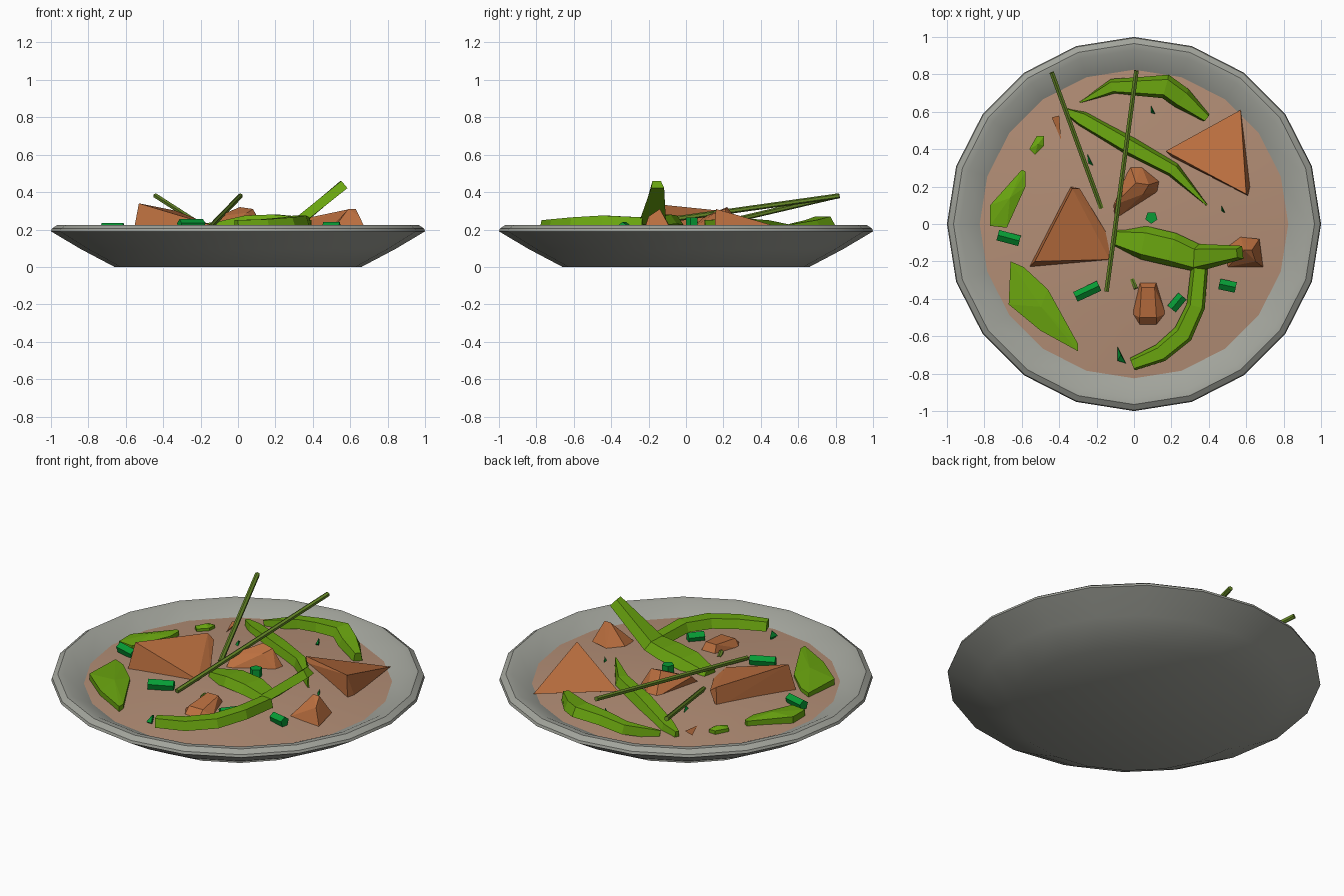
import bpy, bmesh, math
from mathutils import Vector

if "Cube" in bpy.data.objects:
    bpy.data.objects.remove(bpy.data.objects["Cube"])


def mat(name, r, g, b):
    m = bpy.data.materials.new(name)
    m.diffuse_color = (r, g, b, 1)
    m.use_nodes = True
    m.node_tree.nodes["Principled BSDF"].inputs["Base Color"].default_value = m.diffuse_color
    return m


GREY = mat("stone grey", 0.36, 0.37, 0.33)
BROTH = mat("broth tan", 0.45, 0.27, 0.18)
MEAT = mat("meat brown", 0.50, 0.16, 0.05)
GREEN = mat("pepper green", 0.145, 0.38, 0.005)
EMERALD = mat("onion emerald", 0.002, 0.33, 0.035)
OLIVE = mat("chive olive", 0.13, 0.24, 0.02)


def finish(bm, name, material, smooth=None):
    bmesh.ops.recalc_face_normals(bm, faces=bm.faces)
    me = bpy.data.meshes.new(name)
    bm.to_mesh(me)
    bm.free()
    ob = bpy.data.objects.new(name, me)
    bpy.context.collection.objects.link(ob)
    me.materials.append(material)
    if smooth:
        bpy.ops.object.select_all(action='DESELECT')
        ob.select_set(True)
        bpy.context.view_layer.objects.active = ob
        bpy.ops.object.shade_smooth_by_angle(angle=math.radians(smooth))
    return ob


def lathe(name, profile, material, n=20, smooth=35):
    """Rotate (r, z) points about z; r = 0 makes a pole."""
    bm = bmesh.new()
    rings = []
    for r, z in profile:
        k = n if r > 0 else 1
        rings.append([bm.verts.new((r * math.cos(math.tau * i / n),
                                    r * math.sin(math.tau * i / n), z)) for i in range(k)])
    for a, b in zip(rings, rings[1:]):
        for i in range(n):
            j = (i + 1) % n
            quad = [a[i % len(a)], a[j % len(a)], b[j % len(b)], b[i % len(b)]]
            bm.faces.new(list(dict.fromkeys(quad)))
    return finish(bm, name, material, smooth)


def chunk(name, points, material):
    """Faceted lump: convex hull of a few points."""
    bm = bmesh.new()
    vs = [bm.verts.new(p) for p in points]
    res = bmesh.ops.convex_hull(bm, input=vs)
    junk = [v for v in res["geom_interior"] if isinstance(v, bmesh.types.BMVert)]
    bmesh.ops.delete(bm, geom=junk, context='VERTS')
    return finish(bm, name, material)


def flake(name, outline, z, material, t=0.05):
    """Flat slice with the given plan outline, slightly crowned."""
    cx = sum(p[0] for p in outline) / len(outline)
    cy = sum(p[1] for p in outline) / len(outline)
    pts = [(x, y, h) for x, y in outline for h in (z - t, z)]
    return chunk(name, pts + [(cx, cy, z + 0.015)], material)


def slice_strip(name, path, material, t=0.05):
    """Curved pepper strip: path of (x, y, top z, width), bevelled box section."""
    bm = bmesh.new()
    rings = []
    for i, (x, y, z, w) in enumerate(path):
        a, b = path[max(i - 1, 0)], path[min(i + 1, len(path) - 1)]
        d = Vector((b[0] - a[0], b[1] - a[1], b[2] - a[2])).normalized()
        side = Vector((-d.y, d.x, 0)).normalized()
        up = d.cross(side)
        c = Vector((x, y, z))
        rings.append([bm.verts.new(c + side * w * s + up * h) for s, h in
                      ((0.5, -t), (0.3, 0), (-0.35, 0), (-0.5, -t))])
    for a, b in zip(rings, rings[1:]):
        for i in range(4):
            j = (i + 1) % 4
            bm.faces.new((a[i], a[j], b[j], b[i]))
    bm.faces.new(rings[0])
    bm.faces.new(rings[-1])
    return finish(bm, name, material)


def stick(name, p, q, r, material, n=6):
    p, q = Vector(p), Vector(q)
    d = q - p
    bm = bmesh.new()
    bmesh.ops.create_cone(bm, cap_ends=True, segments=n, radius1=r, radius2=r, depth=d.length)
    bm.transform(d.to_track_quat('Z', 'Y').to_matrix().to_4x4())
    bmesh.ops.translate(bm, verts=bm.verts, vec=(p + q) / 2)
    return finish(bm, name, material)


# Bowl and broth
lathe("bowl", [(0, 0), (0.66, 0), (0.84, 0.095), (1.0, 0.19), (0.995, 0.205), (0.965, 0.225),
               (0.93, 0.222), (0.82, 0.165), (0.6, 0.04), (0, 0.03)], GREY)
lathe("broth", [(0.825, 0.168), (0.55, 0.193), (0.28, 0.212), (0, 0.22)], BROTH)

# Meat chunks
chunk("meat_left", [(-.53, -.2, .34), (-.33, .19, .30), (-.56, -.23, .18), (-.34, .2, .18),
                    (-.29, .19, .27), (-.14, -.06, .21), (-.13, -.19, .22), (-.13, -.19, .18)], MEAT)
chunk("meat_middle", [(-.02, .31, .2), (.04, .31, .2), (.14, .23, .2), (.13, .17, .2), (-.1, .02, .2),
                      (-.11, .1, .27), (.01, .22, .32), (.08, .21, .31), (.05, .16, .29)], MEAT)
chunk("meat_right", [(.57, .61, .18), (.17, .39, .22), (.2, .36, .2), (.60, .16, .31),
                     (.61, .15, .17), (.62, .2, .18), (.45, .3, .17)], MEAT)
chunk("meat_far_right", [(.57, -.07, .19), (.67, -.08, .2), (.69, -.23, .18), (.5, -.23, .19),
                         (.49, -.13, .2), (.59, -.14, .31), (.63, -.14, .31), (.65, -.2, .27)], MEAT)
chunk("meat_front", [(.03, -.31, .2), (.12, -.31, .2), (.17, -.48, .19), (.12, -.55, .18),
                     (.03, -.55, .18), (-.01, -.48, .19), (.04, -.34, .25), (.11, -.34, .25),
                     (.12, -.5, .23), (.03, -.5, .23)], MEAT)
chunk("meat_sliver", [(-.44, .57, .19), (-.4, .58, .21), (-.39, .45, .19), (-.41, .53, .17)], MEAT)

# Curved pepper strips
slice_strip("pepper_back", [(-.29, .65, .21, .01), (-.12, .735, .24, .08), (.02, .735, .26, .1),
                            (.17, .735, .27, .13), (.26, .67, .25, .12), (.39, .565, .23, .05)], GREEN)
slice_strip("pepper_diagonal", [(-.37, .61, .21, .03), (-.28, .565, .22, .09), (-.02, .415, .25, .1),
                                (.21, .29, .26, .08), (.39, .1, .25, .01)], GREEN)
slice_strip("pepper_centre", [(-.11, -.07, .24, .1), (.05, -.1, .275, .18), (.2, -.135, .28, .18),
                              (.32, -.18, .27, .15), (.55, -.155, .46, .07)], GREEN)
slice_strip("pepper_front", [(-.01, -.75, .25, .07), (.14, -.69, .255, .1), (.26, -.59, .265, .11),
                             (.33, -.44, .275, .1), (.35, -.23, .265, .09)], GREEN)

# Flat pepper pieces
flake("pepper_front_left", [(-.66, -.2), (-.59, -.23), (-.46, -.35), (-.3, -.64), (-.3, -.68),
                            (-.5, -.57), (-.67, -.43)], .205, GREEN)
flake("pepper_left", [(-.6, .29), (-.77, .1), (-.77, -.01), (-.68, -.02), (-.58, .2), (-.58, .28)],
      .21, GREEN)
flake("pepper_small", [(-.56, .4), (-.52, .47), (-.48, .47), (-.48, .42), (-.53, .37)], .2, GREEN)

# Chopped onion tubes: x, y, angle, length, z
for i, (x, y, a, l, z) in enumerate([(-.67, -.075, -15, .12, .205), (-.25, -.36, 25, .14, .225),
                                     (.5, -.33, -12, .09, .21), (.23, -.42, 50, .09, .215)]):
    a = math.radians(a)
    v = Vector((math.cos(a), math.sin(a), 0)) * l / 2
    c = Vector((x, y, z))
    stick(f"onion_{i}", c - v, c + v, .03, EMERALD, 5)
stick("onion_upright", (.093, .035, .2), (.093, .035, .265), .034, EMERALD, 5)
for i, (x, y, s) in enumerate([(-.07, -.7, .045), (.1, .61, .022), (.475, .08, .02), (-.235, .34, .035)]):
    chunk(f"onion_bit_{i}", [(x - s * .4, y + s, .2), (x + s * .6, y - s, .2), (x - s * .4, y - s * .7, .19),
                             (x, y, .225), (x, y, .17)], EMERALD)

# Chives
stick("chive_long", (-.147, -.36, .215), (.013, .82, .38), .014, OLIVE)
stick("chive_short", (-.175, .085, .21), (-.44, .81, .38), .014, OLIVE)
stick("chive_bit", (-.01, -.295, .205), (.01, -.345, .215), .013, OLIVE)
